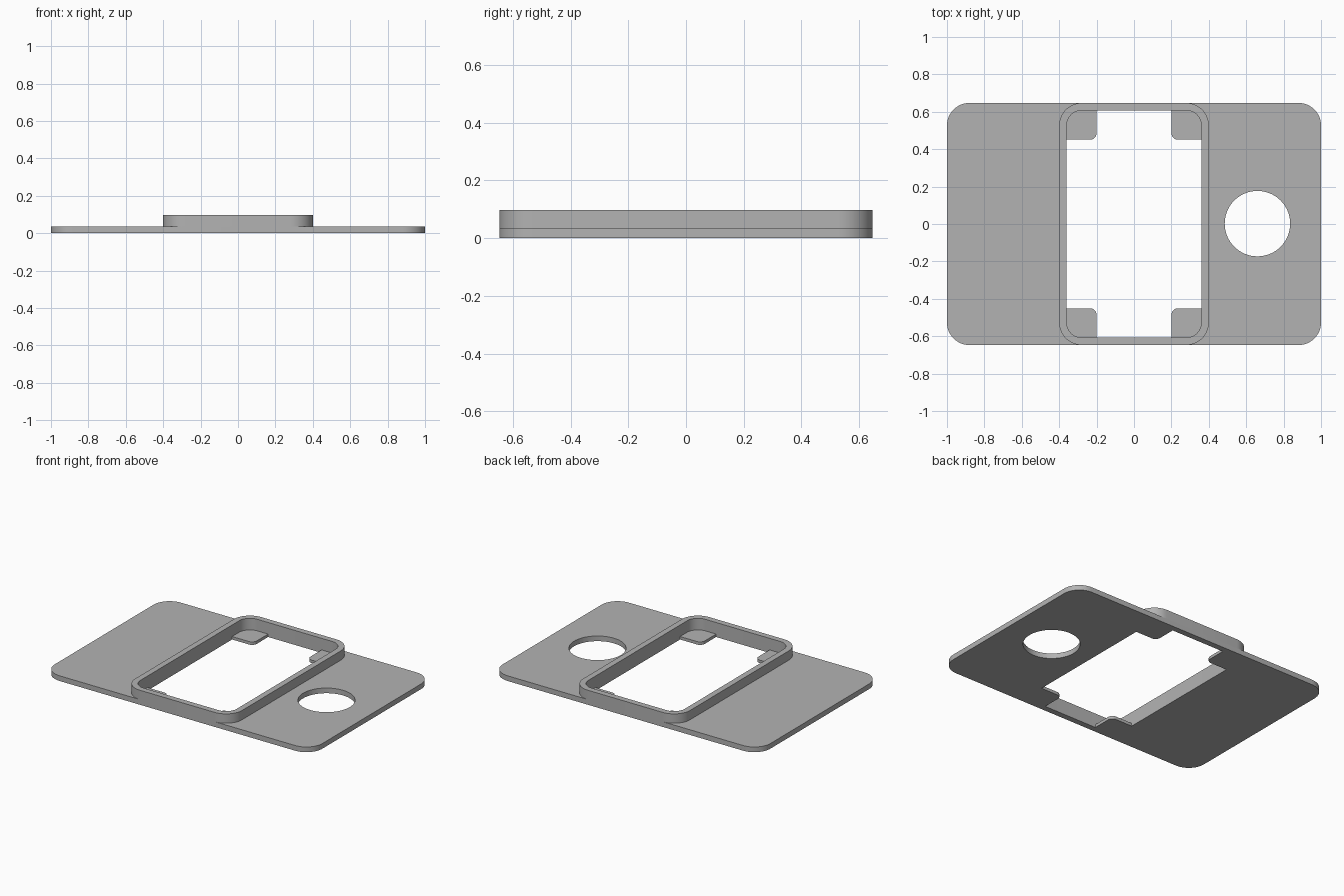
import bpy
import bmesh
from math import cos, sin, pi

cube = bpy.data.objects.get("Cube")
if cube:
    bpy.data.objects.remove(cube, do_unlink=True)

# Overall sizes
HALF_X, HALF_Y = 1.0, 0.647
FRAME_X, WALL = 0.4, 0.04
PLATE_TOP, FRAME_TOP, TAB_TOP = 0.035, 0.098, 0.02
RADIUS = 0.12

grey = bpy.data.materials.new("plain grey")
grey.use_nodes = True
grey.diffuse_color = (0.45, 0.45, 0.45, 1)
grey.node_tree.nodes["Principled BSDF"].inputs["Base Color"].default_value = grey.diffuse_color


def arc(cx, cy, r, start, sweep, steps):
    """Points along an arc, or the single centre point when r is zero."""
    if r == 0:
        return [(cx, cy)]
    angles = [start + sweep * i / steps for i in range(steps + 1)]
    return [(cx + r * cos(a), cy + r * sin(a)) for a in angles]


def rounded_rect(x0, x1, y0, y1, radii):
    """Outline with one radius per corner, anticlockwise from the +x +y corner."""
    corners = [(x1, y1, -1, -1), (x0, y1, 1, -1), (x0, y0, 1, 1), (x1, y0, -1, 1)]
    points = []
    for i, ((x, y, sx, sy), r) in enumerate(zip(corners, radii)):
        points += arc(x + sx * r, y + sy * r, r, i * pi / 2, pi / 2, 12)
    return points


def centred_rect(hx, hy, r):
    return rounded_rect(-hx, hx, -hy, hy, [r] * 4)


def slab(name, outlines, z0, z1):
    """Flat slab from an outer outline followed by any hole outlines."""
    curve = bpy.data.curves.new(name, "CURVE")
    curve.dimensions = "2D"
    curve.fill_mode = "BOTH"
    curve.extrude = (z1 - z0) / 2
    for outline in outlines:
        spline = curve.splines.new("POLY")
        spline.points.add(len(outline) - 1)
        for point, (x, y) in zip(spline.points, outline):
            point.co = (x, y, 0, 1)
        spline.use_cyclic_u = True
    obj = bpy.data.objects.new(name, curve)
    bpy.context.collection.objects.link(obj)
    bpy.ops.object.select_all(action="DESELECT")
    obj.select_set(True)
    bpy.context.view_layer.objects.active = obj
    bpy.ops.object.convert(target="MESH")
    obj = bpy.context.object

    # Weld the caps to the sides and put the slab at its height
    bm = bmesh.new()
    bm.from_mesh(obj.data)
    bmesh.ops.remove_doubles(bm, verts=bm.verts, dist=1e-5)
    bmesh.ops.translate(bm, verts=bm.verts, vec=(0, 0, (z0 + z1) / 2))
    bmesh.ops.recalc_face_normals(bm, faces=bm.faces)
    bm.to_mesh(obj.data)
    bm.free()
    obj.data.materials.clear()
    obj.data.materials.append(grey)
    bpy.ops.object.shade_smooth_by_angle(angle=pi / 6)
    return obj


inner_x, inner_y = FRAME_X - WALL, HALF_Y - WALL
inner_r = RADIUS - WALL
opening = centred_rect(inner_x, inner_y, inner_r)

# Base plate with the central opening and the round hole
round_hole = arc(0.66, 0.002, 0.175, 0, 2 * pi, 64)[:-1]
slab("base_plate", [centred_rect(HALF_X, HALF_Y, RADIUS), opening, round_hole], 0, PLATE_TOP)

# Raised rim around the opening
slab("raised_rim", [centred_rect(FRAME_X, HALF_Y, RADIUS), opening], PLATE_TOP, FRAME_TOP)

# Thin support tabs in the four corners of the opening
tab = rounded_rect(0.2, inner_x, 0.451, inner_y, [inner_r, 0, 0.035, 0])
tabs = slab("corner_tabs", [tab], 0, TAB_TOP)
mirror = tabs.modifiers.new("four corners", "MIRROR")
mirror.use_axis = (True, True, False)
